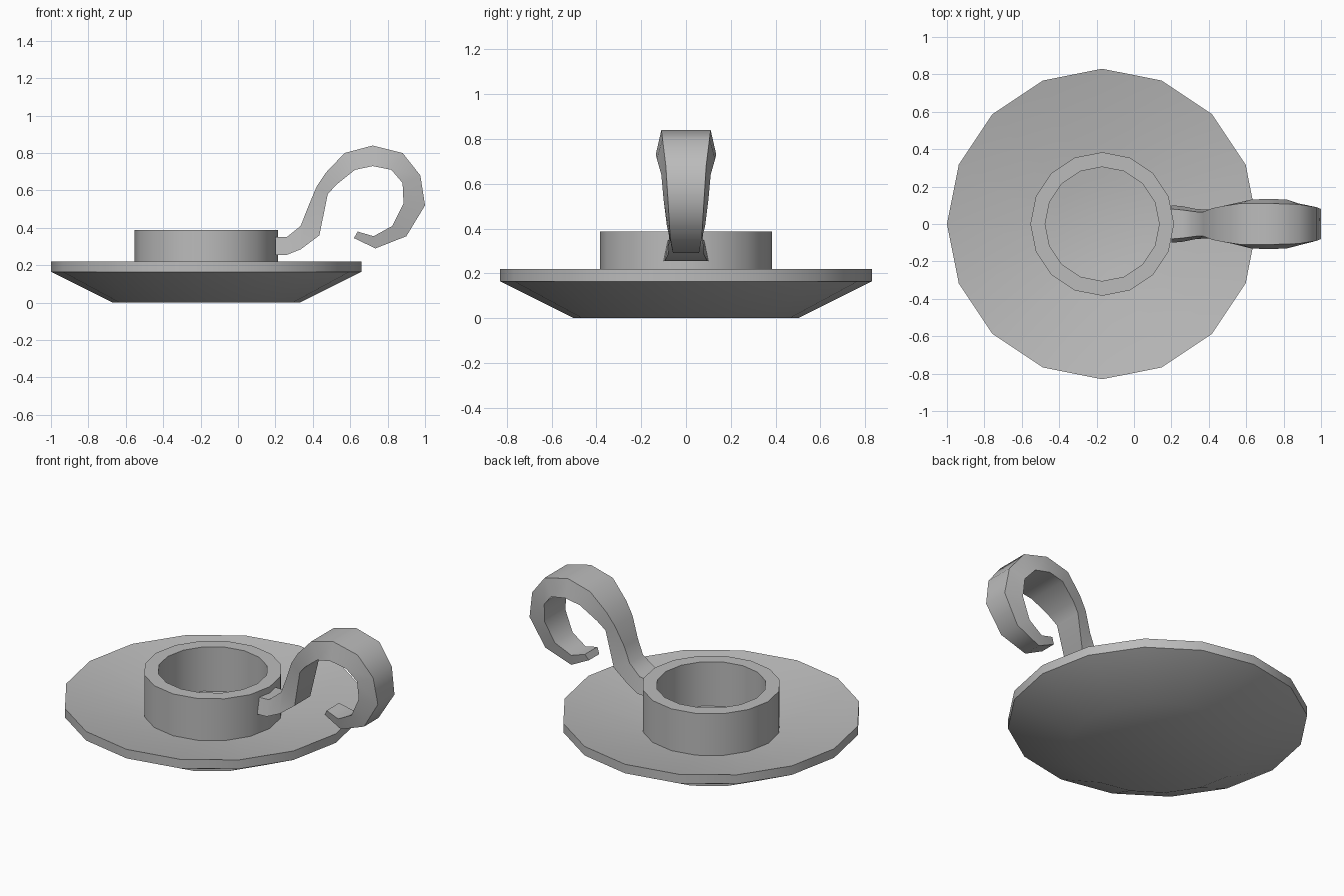
import bpy, bmesh, math

cube = bpy.data.objects.get("Cube")
if cube:
    bpy.data.objects.remove(cube)

SIDES = 16
CENTRE_X = -0.17

metal = bpy.data.materials.new("grey metal")
metal.use_nodes = True
grey = (0.5, 0.5, 0.5, 1)
metal.diffuse_color = grey
metal.node_tree.nodes["Principled BSDF"].inputs["Base Color"].default_value = grey


def finish(name, bm, angle, x=0):
    """Turn a bmesh into a shaded object."""
    bmesh.ops.recalc_face_normals(bm, faces=bm.faces[:])
    mesh = bpy.data.meshes.new(name)
    bm.to_mesh(mesh)
    bm.free()
    mesh.materials.append(metal)
    obj = bpy.data.objects.new(name, mesh)
    obj.location.x = x
    bpy.context.collection.objects.link(obj)
    bpy.ops.object.select_all(action="DESELECT")
    obj.select_set(True)
    bpy.context.view_layer.objects.active = obj
    bpy.ops.object.shade_smooth_by_angle(angle=math.radians(angle))
    return obj


def lathe(name, profile, closed=False):
    """Revolve (radius, z) points; an open profile is capped at both ends."""
    bm = bmesh.new()
    rings = []
    for r, z in profile:
        angles = [math.tau * i / SIDES for i in range(SIDES)]
        rings.append([bm.verts.new((r * math.cos(a), r * math.sin(a), z)) for a in angles])
    pairs = list(zip(rings, rings[1:]))
    if closed:
        pairs.append((rings[-1], rings[0]))
    else:
        bm.faces.new(rings[0])
        bm.faces.new(rings[-1])
    for a, b in pairs:
        for i in range(SIDES):
            j = (i + 1) % SIDES
            bm.faces.new((a[i], a[j], b[j], b[i]))
    return finish(name, bm, 40, CENTRE_X)


# Shallow dish with a sloping inside
lathe("dish", [(0.5, 0), (0.83, 0.165), (0.83, 0.22), (0.25, 0.107)])

# Candle cup: open ring standing in the dish
lathe("candle_cup", [(0.384, 0.12), (0.384, 0.388), (0.305, 0.388), (0.305, 0.105)], closed=True)

# Curled handle: outer x, z, half width, then inner x, z, half width
stations = [
    (0.20, 0.35, 0.08, 0.20, 0.255, 0.10),
    (0.26, 0.35, 0.075, 0.26, 0.255, 0.095),
    (0.335, 0.41, 0.065, 0.335, 0.285, 0.08),
    (0.37, 0.50, 0.065, 0.435, 0.36, 0.075),
    (0.42, 0.62, 0.085, 0.48, 0.58, 0.09),
    (0.47, 0.695, 0.095, 0.525, 0.63, 0.105),
    (0.57, 0.80, 0.11, 0.625, 0.71, 0.13),
    (0.72, 0.84, 0.11, 0.72, 0.73, 0.135),
    (0.88, 0.80, 0.105, 0.82, 0.71, 0.13),
    (0.975, 0.68, 0.09, 0.88, 0.64, 0.11),
    (1.0, 0.52, 0.08, 0.885, 0.53, 0.10),
    (0.90, 0.355, 0.07, 0.825, 0.41, 0.085),
    (0.735, 0.29, 0.058, 0.725, 0.355, 0.07),
    (0.62, 0.345, 0.05, 0.64, 0.38, 0.06),
]
bm = bmesh.new()
loops = []
for ox, oz, ow, ix, iz, iw in stations:
    corners = [(ox, -ow, oz), (ox, ow, oz), (ix, iw, iz), (ix, -iw, iz)]
    loops.append([bm.verts.new(c) for c in corners])
for a, b in zip(loops, loops[1:]):
    for i in range(4):
        j = (i + 1) % 4
        bm.faces.new((a[i], a[j], b[j], b[i]))
bm.faces.new(loops[0])
bm.faces.new(loops[-1])
finish("handle", bm, 50)
